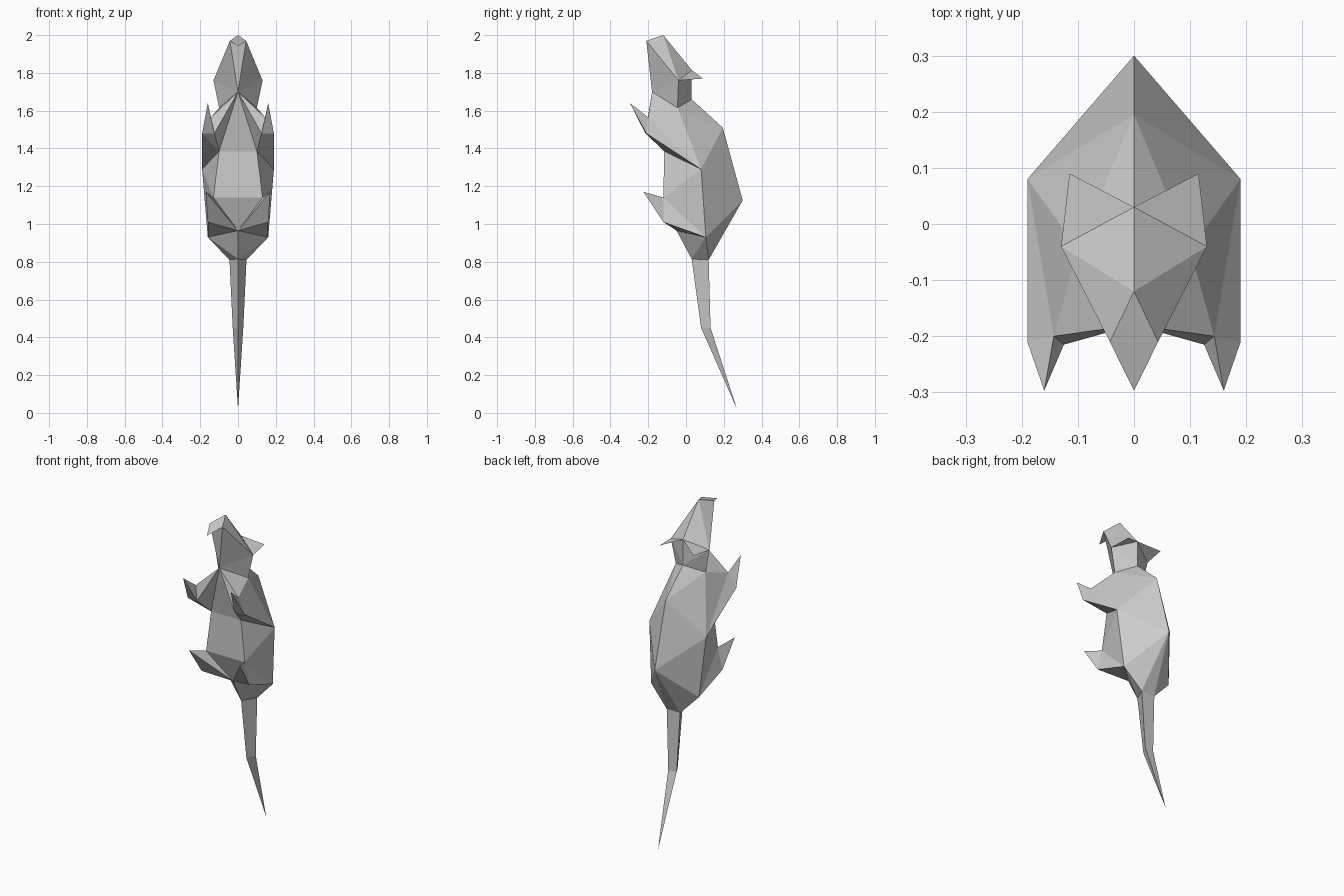
import bpy, bmesh
from mathutils import Vector

cube = bpy.data.objects.get("Cube")
if cube:
    bpy.data.objects.remove(cube, do_unlink=True)

# One plain grey for the whole animal
fur = bpy.data.materials.new("grey_fur")
fur.use_nodes = True
grey = (0.6, 0.6, 0.6, 1)
fur.diffuse_color = grey
fur.node_tree.nodes["Principled BSDF"].inputs["Base Color"].default_value = grey

# Landmarks on the middle line and on the +x half
P = dict(
    brow=(0, -.12, 2), snout=(.043, -.21, 1.97), nose=(0, -.297, 1.94),
    cheek=(.13, -.04, 1.76), crown=(0, .03, 1.815), ear=(.115, .09, 1.77),
    throat=(0, -.18, 1.7), neck=(.1, -.045, 1.615), nape=(0, .03, 1.66),
    shoulder=(0, .195, 1.51), back=(0, .3, 1.125), flank=(.19, .08, 1.29),
    chest=(.1, -.115, 1.385), belly=(.13, -.12, 1.14), crotch=(0, -.05, .965),
    hip=(.16, .105, .93), heel=(.16, -.12, 1.01), toe=(.17, -.225, 1.17),
    wrist_top=(.143, -.2, 1.565), wrist_out=(.19, -.21, 1.48),
    wrist_in=(.125, -.215, 1.48), finger=(.16, -.297, 1.64),
    tail_front=(0, .03, .815), rump=(.045, .12, .81),
    bend_front=(0, .08, .45), bend=(.028, .13, .45), tail_tip=(0, .27, .02),
)


def part(name, core, faces, sides=(1, -1)):
    """Build faces from landmark names; a leading - mirrors a landmark.
    Every face is turned to look away from the core point."""
    bm = bmesh.new()
    verts = {}
    for side in sides:
        middle = Vector((core[0] * side, core[1], core[2]))
        for face in faces.split(","):
            corners = []
            for word in face.split():
                x, y, z = P[word.lstrip("-")]
                x *= -side if word[0] == "-" else side
                key = (round(x, 4) + 0.0, y, z)
                if key not in verts:
                    verts[key] = bm.verts.new(key)
                corners.append(verts[key])
            if bm.faces.get(corners):
                continue
            f = bm.faces.new(corners)
            f.normal_update()
            if f.normal.dot(f.calc_center_median() - middle) < 0:
                f.normal_flip()
    mesh = bpy.data.meshes.new(name)
    bm.to_mesh(mesh)
    bm.free()
    mesh.materials.append(fur)
    obj = bpy.data.objects.new(name, mesh)
    bpy.context.collection.objects.link(obj)


# Head and neck
part("head", (0, -.08, 1.78),
     "brow snout -snout, brow snout cheek, brow cheek crown,"
     "snout -snout throat, snout throat cheek, throat neck cheek,"
     "cheek neck nape, cheek nape crown")

# Thin flaps: nose tip and ears
part("nose", (0, -.2, 1.8), "snout nose -snout")
part("ears", (0, 0, 1.6), "crown cheek ear")

# Torso
part("torso", (0, .06, 1.2),
     "nape neck shoulder, neck flank shoulder, shoulder flank back,"
     "flank hip back, hip rump back, rump -rump back,"
     "throat chest -chest, chest -chest -belly belly, belly -belly crotch,"
     "chest belly flank, belly hip flank, belly heel hip, heel crotch hip,"
     "crotch tail_front hip, tail_front rump hip")

# Arms, hands and feet
for label, side in (("left", 1), ("right", -1)):
    part(label + "_arm", (.12, -.1, 1.47),
         "throat wrist_top neck, neck wrist_top flank, wrist_top wrist_out flank,"
         "throat wrist_in wrist_top, throat chest wrist_in,"
         "chest flank wrist_out, chest wrist_out wrist_in", (side,))
    part(label + "_hand", (.155, -.22, 1.53),
         "wrist_top wrist_out finger, wrist_out wrist_in finger,"
         "wrist_in wrist_top finger", (side,))
    part(label + "_foot", (.12, -.13, 1.07),
         "toe belly crotch, toe crotch heel, toe heel belly", (side,))

# Tail, three-sided and tapering to a point
part("tail_base", (0, .09, .63),
     "tail_front rump bend bend_front, rump -rump -bend bend")
part("tail_end", (0, .15, .3),
     "bend_front bend tail_tip, bend -bend tail_tip")
